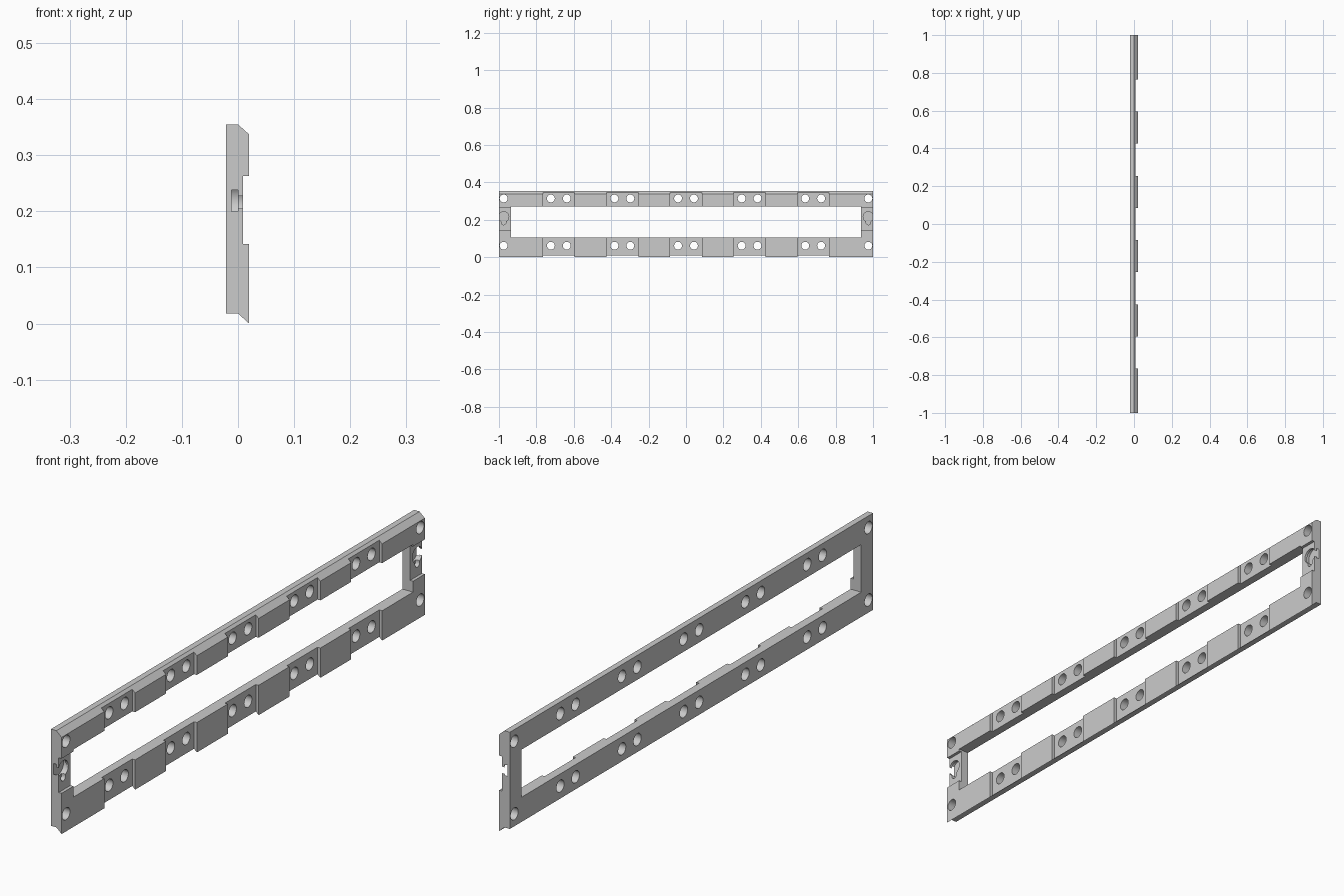
import bpy
import bmesh
from math import pi
from mathutils import Matrix

cube = bpy.data.objects.get("Cube")
if cube:
    bpy.data.objects.remove(cube, do_unlink=True)

grey = bpy.data.materials.new("plain grey")
grey.use_nodes = True
grey.diffuse_color = (0.6, 0.6, 0.6, 1)
grey.node_tree.nodes["Principled BSDF"].inputs["Base Color"].default_value = (0.6, 0.6, 0.6, 1)

BACK, FLOOR, FRONT = -0.021, 0.009, 0.02


def finish(name, bm):
    bmesh.ops.recalc_face_normals(bm, faces=bm.faces)
    mesh = bpy.data.meshes.new(name)
    bm.to_mesh(mesh)
    bm.free()
    mesh.materials.append(grey)
    obj = bpy.data.objects.new(name, mesh)
    bpy.context.collection.objects.link(obj)
    return obj


def box(name, x0, x1, y0, y1, z0, z1):
    bm = bmesh.new()
    centre = ((x0 + x1) / 2, (y0 + y1) / 2, (z0 + z1) / 2)
    size = (x1 - x0, y1 - y0, z1 - z0, 1)
    bmesh.ops.create_cube(bm, size=1, matrix=Matrix.Translation(centre) @ Matrix.Diagonal(size))
    return finish(name, bm)


def rod(name, x0, x1, y, z, radius):
    bm = bmesh.new()
    place = Matrix.Translation(((x0 + x1) / 2, y, z)) @ Matrix.Rotation(pi / 2, 4, "Y")
    bmesh.ops.create_cone(bm, cap_ends=True, segments=32, radius1=radius, radius2=radius,
                          depth=x1 - x0, matrix=place)
    return finish(name, bm)


# Long bar with a bevelled top and an undercut bottom edge
bm = bmesh.new()
profile = [(BACK, 0.018), (0, 0.018), (FRONT, 0), (FRONT, 0.337), (0, 0.355), (BACK, 0.355)]
face = bm.faces.new([bm.verts.new((x, -1, z)) for x, z in profile])
extruded = bmesh.ops.extrude_face_region(bm, geom=[face])["geom"]
bmesh.ops.translate(bm, vec=(0, 2, 0), verts=[v for v in extruded if isinstance(v, bmesh.types.BMVert)])
frame = finish("mounting_frame", bm)

# Central opening
cutters = [box("opening_cutter", -0.1, 0.1, -0.935, 0.935, 0.104, 0.27)]

# Shallow recesses with paired screw holes
for i in range(-2, 3):
    y = 0.34 * i
    cutters.append(box("recess_cutter", FLOOR, 0.1, y - 0.085, y + 0.085, -0.1, 0.5))
    for z in (0.0615, 0.314):
        for offset in (-0.0425, 0.0425):
            cutters.append(rod("hole_cutter", -0.1, 0.1, y + offset, z, 0.021))

# Ends: corner holes, stepped recess and undercut keyhole
for side in (-1, 1):
    y = side * 0.975
    inner, outer = sorted((side * 0.9, side * 1.1))
    cutters.append(box("end_recess_cutter", FLOOR, 0.1, inner, outer, 0.142, 0.263))
    for z in (0.0615, 0.314):
        cutters.append(rod("corner_hole_cutter", -0.1, 0.1, y, z, 0.021))
    cutters.append(rod("keyhole_cutter", -0.005, 0.05, y, 0.216, 0.0275))
    cutters.append(rod("keyhole_slot_end_cutter", -0.006, 0.05, y, 0.185, 0.012))
    cutters.append(box("keyhole_slot_cutter", -0.007, 0.05, y - 0.012, y + 0.012, 0.185, 0.21))
    cutters.append(rod("keyhole_pocket_cutter", -0.012, 0.0, y, 0.219, 0.0314))

# Carve the frame and bake the result
for cutter in cutters:
    cutter.hide_render = True
    cut = frame.modifiers.new(cutter.name, "BOOLEAN")
    cut.operation = "DIFFERENCE"
    cut.solver = "EXACT"
    cut.object = cutter
bpy.context.view_layer.update()
carved = bpy.data.meshes.new_from_object(frame.evaluated_get(bpy.context.evaluated_depsgraph_get()))
frame.modifiers.clear()
frame.data = carved
carved.materials.clear()
carved.materials.append(grey)
for polygon in carved.polygons:
    polygon.material_index = 0
for cutter in cutters:
    bpy.data.objects.remove(cutter, do_unlink=True)

# Smooth the bores while keeping the edges crisp
bpy.ops.object.select_all(action="DESELECT")
frame.select_set(True)
bpy.context.view_layer.objects.active = frame
bpy.ops.object.shade_smooth_by_angle(angle=pi / 6)
